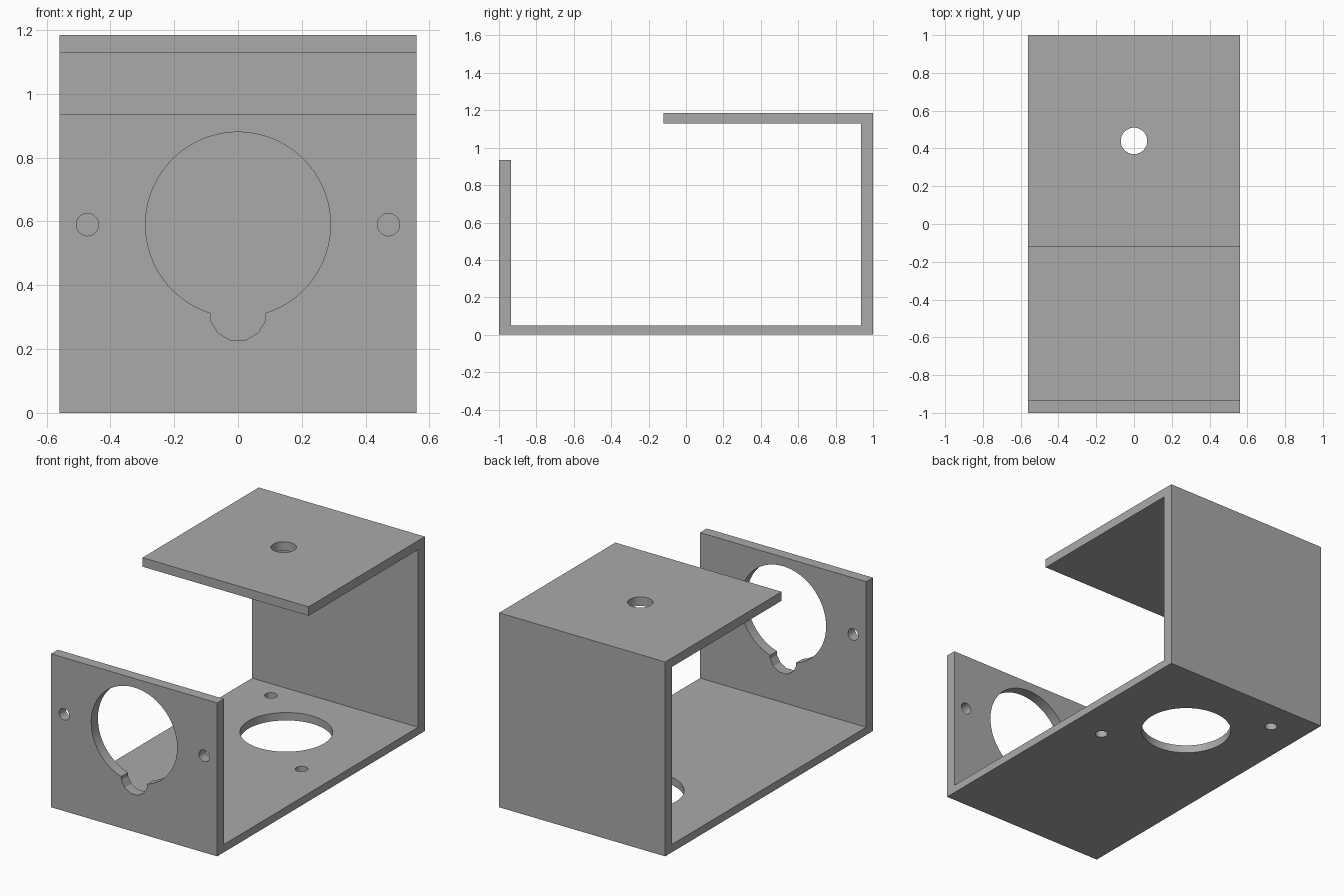
import bpy, bmesh, math
from mathutils import Matrix, Vector

cube = bpy.data.objects.get("Cube")
if cube:
    bpy.data.objects.remove(cube, do_unlink=True)

HALF_WIDTH = 0.56

# Single plain grey finish
grey = bpy.data.materials.new("plain_grey")
grey.use_nodes = True
colour = (0.4, 0.4, 0.4, 1)
grey.diffuse_color = colour
grey.node_tree.nodes["Principled BSDF"].inputs["Base Color"].default_value = colour


def make_object(name, bm):
    bmesh.ops.recalc_face_normals(bm, faces=bm.faces)
    mesh = bpy.data.meshes.new(name)
    bm.to_mesh(mesh)
    bm.free()
    obj = bpy.data.objects.new(name, mesh)
    bpy.context.collection.objects.link(obj)
    mesh.materials.append(grey)
    return obj


# Folded bracket: side profile (y, z) extruded across the width
profile = [(-1, 0), (1, 0), (1, 1.185), (-0.12, 1.185), (-0.12, 1.13),
           (0.935, 1.13), (0.935, 0.048), (-0.935, 0.048),
           (-0.935, 0.935), (-1, 0.935)]
bm = bmesh.new()
side = bm.faces.new([bm.verts.new((-HALF_WIDTH, y, z)) for y, z in profile])
swept = bmesh.ops.extrude_face_region(bm, geom=[side])["geom"]
bmesh.ops.translate(bm, vec=(2 * HALF_WIDTH, 0, 0),
                    verts=[v for v in swept if isinstance(v, bmesh.types.BMVert)])
bracket = make_object("folded_bracket", bm)


def drill(name, centre, radius, axis="Z", sides=64):
    """Cut a round hole of the given radius through one plate."""
    bm = bmesh.new()
    place = Matrix.Translation(Vector(centre))
    if axis == "Y":
        place = place @ Matrix.Rotation(math.pi / 2, 4, "X")
    spin = Matrix.Rotation(math.pi / sides, 4, "Z")
    bmesh.ops.create_cone(bm, cap_ends=True, segments=sides, radius1=radius,
                          radius2=radius, depth=0.3, matrix=place @ spin)
    cutter = make_object(name, bm)
    cutter.hide_render = True
    cut = bracket.modifiers.new(name, "BOOLEAN")
    cut.operation = "DIFFERENCE"
    cut.solver = "EXACT"
    cut.object = cutter
    bpy.context.view_layer.objects.active = bracket
    bpy.ops.object.modifier_apply(modifier=cut.name)
    bpy.data.objects.remove(cutter, do_unlink=True)


# Front plate: large opening, cable notch and two screw holes
drill("front_opening", (0, -0.97, 0.59), 0.29, "Y")
drill("front_notch", (0, -0.97, 0.315), 0.09, "Y", 12)
for s in (-1, 1):
    drill("front_screw_hole", (s * 0.472, -0.97, 0.59), 0.035, "Y", 32)

# Floor: large opening with screw holes on its diagonal
FLOOR_Y = 0.465
drill("floor_opening", (0, FLOOR_Y, 0.02), 0.256)
for s in (-1, 1):
    drill("floor_screw_hole", (s * 0.345, FLOOR_Y - s * 0.345, 0.02), 0.035, "Z", 32)

# Top plate hole
drill("top_hole", (0, 0.44, 1.16), 0.07, "Z", 48)

# Smooth the bores, keep plate edges crisp
bpy.ops.object.select_all(action="DESELECT")
bracket.select_set(True)
bpy.context.view_layer.objects.active = bracket
bpy.ops.object.shade_smooth_by_angle(angle=math.radians(25))
